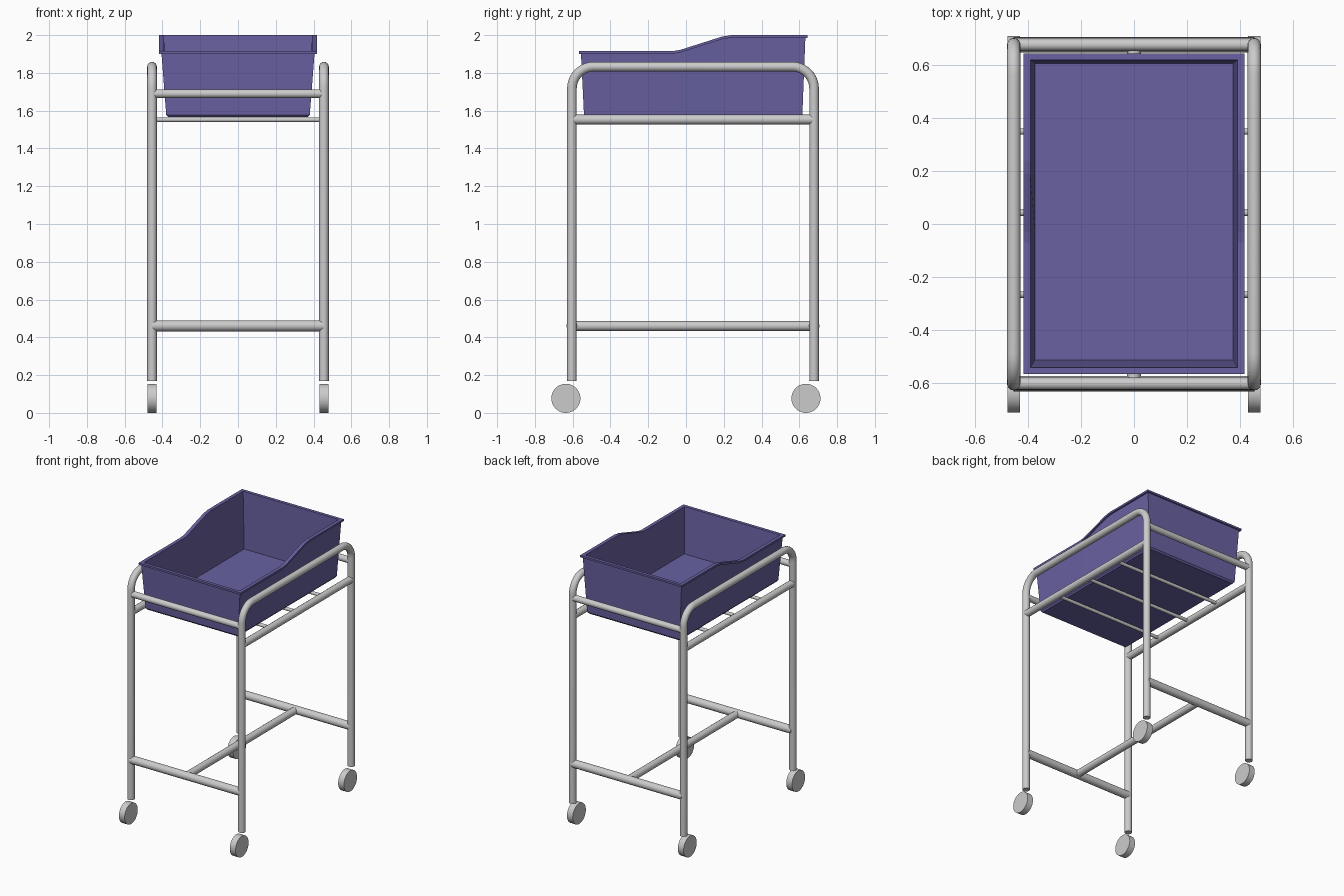
import bpy, bmesh
from math import sin, cos, pi, radians
from mathutils import Vector

if "Cube" in bpy.data.objects:
    bpy.data.objects.remove(bpy.data.objects["Cube"])

FRONT, REAR, SIDE = -0.604, 0.678, 0.455   # leg centre lines


def activate(ob):
    bpy.ops.object.select_all(action='DESELECT')
    ob.select_set(True)
    bpy.context.view_layer.objects.active = ob


def tube(name, pts, r):
    cu = bpy.data.curves.new(name, 'CURVE')
    cu.dimensions = '3D'
    cu.bevel_depth = r
    cu.bevel_resolution = 6
    cu.use_fill_caps = True
    sp = cu.splines.new('POLY')
    sp.points.add(len(pts) - 1)
    for p, co in zip(sp.points, pts):
        p.co = (*co, 1)
    ob = bpy.data.objects.new(name, cu)
    bpy.context.collection.objects.link(ob)
    activate(ob)
    bpy.ops.object.convert(target='MESH')
    bpy.ops.object.shade_smooth_by_angle(angle=radians(40))
    return bpy.context.object


# Side frames, rails and wheels
TOP, BEND = 1.833, 0.115
for side, s in (("left", -1), ("right", 1)):
    x = s * SIDE
    path = [(x, FRONT, 0.17)]
    for i in range(11):
        a = pi / 2 * i / 10
        path.append((x, FRONT + BEND - BEND * cos(a), TOP - BEND + BEND * sin(a)))
    for i in range(11):
        a = pi / 2 * (1 - i / 10)
        path.append((x, REAR - BEND + BEND * cos(a), TOP - BEND + BEND * sin(a)))
    path.append((x, REAR, 0.17))
    tube(f"{side}_side_frame", path, 0.0255)
    tube(f"{side}_tray_rail", [(x, FRONT, 1.553), (x, REAR, 1.553)], 0.0255)
    for end, y in (("front", -0.636), ("rear", 0.635)):
        bpy.ops.mesh.primitive_cylinder_add(vertices=40, radius=0.077, depth=0.047,
                                            location=(x, y, 0.077), rotation=(0, pi / 2, 0))
        bpy.context.object.name = f"{side}_{end}_wheel"
        bpy.ops.object.shade_smooth_by_angle(angle=radians(40))

# Cross bars between the side frames
for end, y in (("front", FRONT), ("rear", REAR)):
    tube(f"{end}_upper_bar", [(-SIDE, y, 1.69), (SIDE, y, 1.69)], 0.023)
    tube(f"{end}_lower_bar", [(-SIDE, y, 0.461), (SIDE, y, 0.461)], 0.029)
tube("lower_spine_bar", [(0, FRONT, 0.46), (0, REAR, 0.46)], 0.026)

# Thin rods under the basin
for i, y in enumerate((-0.267, 0.042, 0.35)):
    tube(f"support_rod_{i + 1}", [(-SIDE, y, 1.552), (SIDE, y, 1.552)], 0.012)


# Basin: stacked rings whose rim follows a stepped height profile
STATIONS = [-0.07, -0.03, 0.19, 0.24]
HEIGHTS = [1.915, 1.922, 1.992, 2.0]


def basin_ring(bm, hx, y0, y1, z=None, drop=0.0):
    ys = [y0] + STATIONS + [y1]
    hs = [HEIGHTS[0]] + HEIGHTS + [HEIGHTS[-1]]
    right = [(hx, y, h - drop if z is None else z) for y, h in zip(ys, hs)]
    left = [(-x, y, zz) for x, y, zz in reversed(right)]
    return [bm.verts.new(p) for p in right + left]


bm = bmesh.new()
rings = [
    basin_ring(bm, 0.370, -0.530, 0.606, z=1.566),           # underside
    basin_ring(bm, 0.380, -0.540, 0.616, z=1.578),           # bottom bevel
    basin_ring(bm, 0.405, -0.556, 0.632, drop=0.014),        # under the lip
    basin_ring(bm, 0.418, -0.567, 0.644, drop=0.014),        # lip edge, lower
    basin_ring(bm, 0.418, -0.567, 0.644),                    # lip edge, upper
    basin_ring(bm, 0.392, -0.543, 0.620),                    # inner rim
    basin_ring(bm, 0.375, -0.515, 0.608, z=1.580),           # inner floor
]
for a, b in zip(rings, rings[1:]):
    n = len(a)
    for i in range(n):
        j = (i + 1) % n
        bm.faces.new((a[i], a[j], b[j], b[i]))
# Bottom and floor as strips between the two long sides
for ring in (rings[0], rings[-1]):
    n = len(ring)
    for i in range(n // 2 - 1):
        bm.faces.new((ring[i], ring[i + 1], ring[n - 2 - i], ring[n - 1 - i]))
bmesh.ops.recalc_face_normals(bm, faces=bm.faces)
me = bpy.data.meshes.new("basin")
bm.to_mesh(me)
bm.free()
basin = bpy.data.objects.new("basin", me)
bpy.context.collection.objects.link(basin)
mat = bpy.data.materials.new("purple_plastic")
mat.diffuse_color = (0.14, 0.12, 0.36, 1)
mat.use_nodes = True
mat.node_tree.nodes["Principled BSDF"].inputs["Base Color"].default_value = mat.diffuse_color
me.materials.append(mat)
